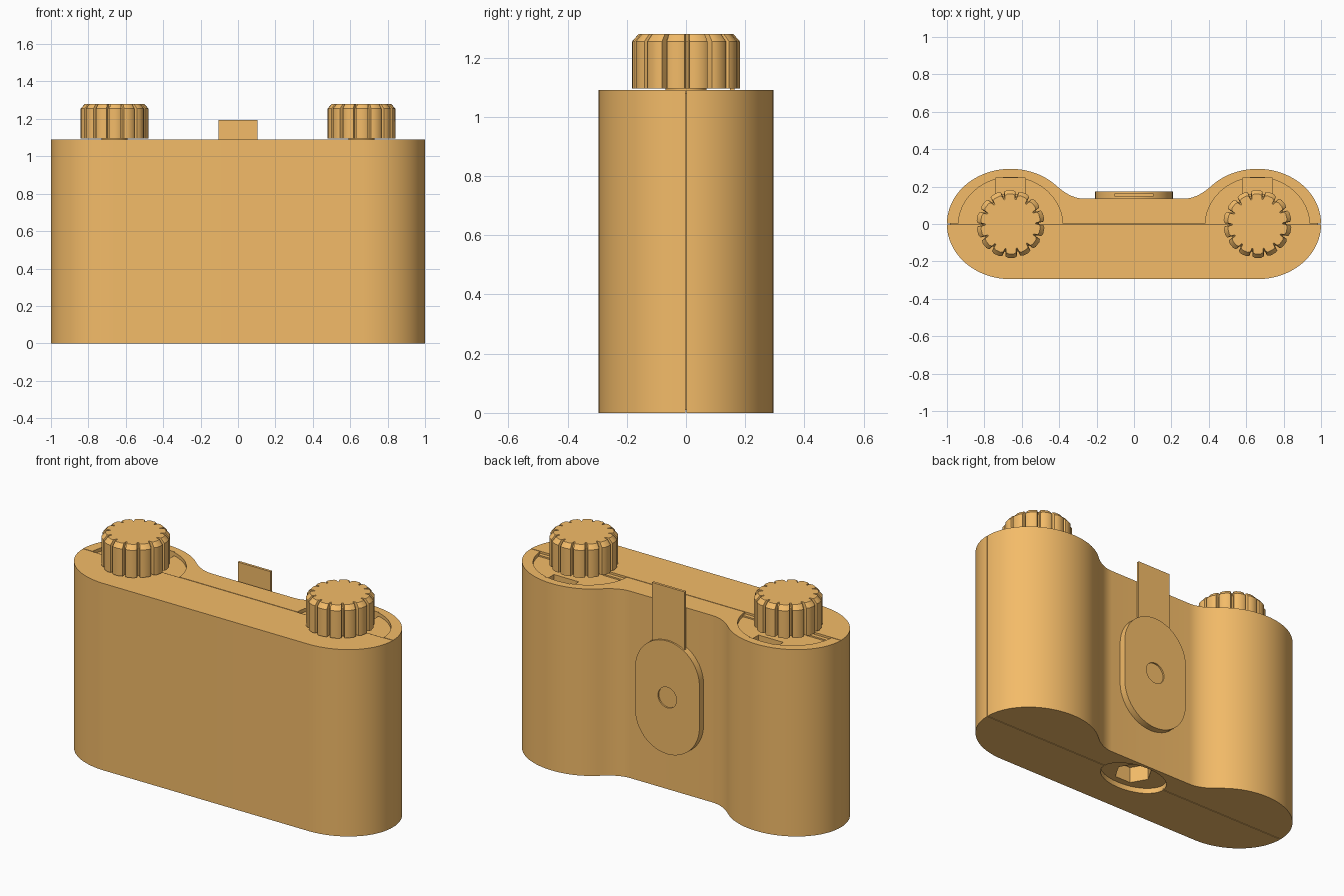
import bpy, bmesh
from math import sin, cos, pi

if "Cube" in bpy.data.objects:
    bpy.data.objects.remove(bpy.data.objects["Cube"])

H = 1.09          # body height
CX = 0.66         # spool centre
RX, RY = 0.34, 0.295

# warm amber plastic
amber = bpy.data.materials.new("amber_plastic")
amber.diffuse_color = (0.9, 0.5, 0.14, 1)
amber.use_nodes = True
amber.node_tree.nodes["Principled BSDF"].inputs["Base Color"].default_value = amber.diffuse_color


def loft(name, rings):
    """Solid through a stack of equal-length rings [(x, y, z), ...]."""
    bm = bmesh.new()
    vs = [[bm.verts.new(p) for p in r] for r in rings]
    n = len(vs[0])
    for a, b in zip(vs, vs[1:]):
        for i in range(n):
            j = (i + 1) % n
            bm.faces.new((a[i], a[j], b[j], b[i]))
    bm.faces.new(vs[0])
    bm.faces.new(vs[-1])
    bmesh.ops.recalc_face_normals(bm, faces=bm.faces)
    me = bpy.data.meshes.new(name)
    bm.to_mesh(me)
    bm.free()
    me.materials.append(amber)
    ob = bpy.data.objects.new(name, me)
    bpy.context.collection.objects.link(ob)
    return ob


def prism(name, pts, z0, z1):
    return loft(name, [[(x, y, z) for x, y in pts] for z in (z0, z1)])


def upright(name, pts, y0, y1):
    return loft(name, [[(x, y, z) for x, z in pts] for y in (y0, y1)])


def arc(cx, cy, rx, ry, a0, a1, n=24):
    return [(cx + rx * cos(a0 + (a1 - a0) * i / n),
             cy + ry * sin(a0 + (a1 - a0) * i / n)) for i in range(n + 1)]


def ellipse(cx, cy, rx, ry, n=32):
    return arc(cx, cy, rx, ry, 0, 2 * pi, n)[:-1]


def rect(x0, x1, y0, y1):
    return [(x0, y0), (x1, y0), (x1, y1), (x0, y1)]


def cut(ob, cutter):
    m = ob.modifiers.new("cut", 'BOOLEAN')
    m.operation, m.solver, m.object = 'DIFFERENCE', 'EXACT', cutter
    bpy.context.view_layer.objects.active = ob
    bpy.ops.object.modifier_apply(modifier=m.name)
    bpy.data.objects.remove(cutter)


# front half of the body: flat front with rounded ends
front_pts = (arc(-CX, -0.002, RX, RY - 0.002, pi, 1.5 * pi)
             + arc(CX, -0.002, RX, RY - 0.002, 1.5 * pi, 2 * pi))
front = prism("front_body", front_pts, 0, H)

# back half: two spool bulges blended into a flat waist
right = arc(CX, 0.002, RX, RY - 0.002, 0, 2.40, 32)
p0, p1, p2 = right[-1], (0.335, 0.135), (0.265, 0.135)
for i in range(1, 9):
    t = i / 8
    right.append(tuple((1 - t) ** 2 * a + 2 * t * (1 - t) * b + t * t * c
                       for a, b, c in zip(p0, p1, p2)))
back = prism("back_body", right + [(-x, y) for x, y in reversed(right)], 0, H)

# core closing the seam between the halves
core = prism("seam_core", rect(-0.985, 0.985, -0.02, 0.02), 0.01, H - 0.012)

# shallow spool recesses with a key slot in the back rim
for s in (-1, 1):
    cut(back, prism("cutter", arc(s * CX, -0.01, 0.28, 0.26, 0, pi), H - 0.02, H + 0.1))
    cut(back, prism("cutter", rect(s * CX - 0.08, s * CX + 0.08, 0.16, 0.245),
                    H - 0.06, H + 0.1))

# tripod socket in the underside
for ob in (front, back, core):
    cut(ob, prism("cutter", ellipse(0, -0.005, 0.2, 0.125), -0.1, 0.03))
    cut(ob, prism("cutter", ellipse(0, -0.005, 0.1, 0.1, 6), -0.1, 0.12))

# shutter plate with a pinhole opening
plate_pts = arc(0, 0.675, 0.208, 0.21, 0, pi) + arc(0, 0.435, 0.208, 0.21, pi, 2 * pi)
plate = upright("shutter_plate", plate_pts, 0.13, 0.173)
cut(plate, upright("cutter", ellipse(0, 0.555, 0.06, 0.06), 0.164, 0.3))

# sliding shutter tab
upright("shutter_tab", rect(-0.105, 0.105, 0.6, 1.195), 0.148, 0.163)


# ribbed winding knobs
def knob_ring(cx, z, scale, ribs=14):
    pts = []
    for k in range(ribs):
        for f, r in ((0.0, 0.152), (0.1, 0.152), (0.16, 0.176), (0.35, 0.182),
                     (0.75, 0.182), (0.94, 0.176)):
            a = 2 * pi * (k + f) / ribs
            pts.append((cx + r * scale * cos(a), r * scale * sin(a), z))
    return pts


for s, side in ((-1, "left"), (1, "right")):
    loft(side + "_knob", [knob_ring(s * CX, z, k) for z, k in
                          ((1.095, 1), (1.255, 1), (1.28, 0.88))])
    prism(side + "_knob_stem", ellipse(s * CX, 0, 0.07, 0.07), 1.0, 1.11)

# smooth curved walls, keep edges sharp
bpy.ops.object.select_all(action='SELECT')
bpy.context.view_layer.objects.active = front
bpy.ops.object.shade_smooth_by_angle(angle=0.6)
